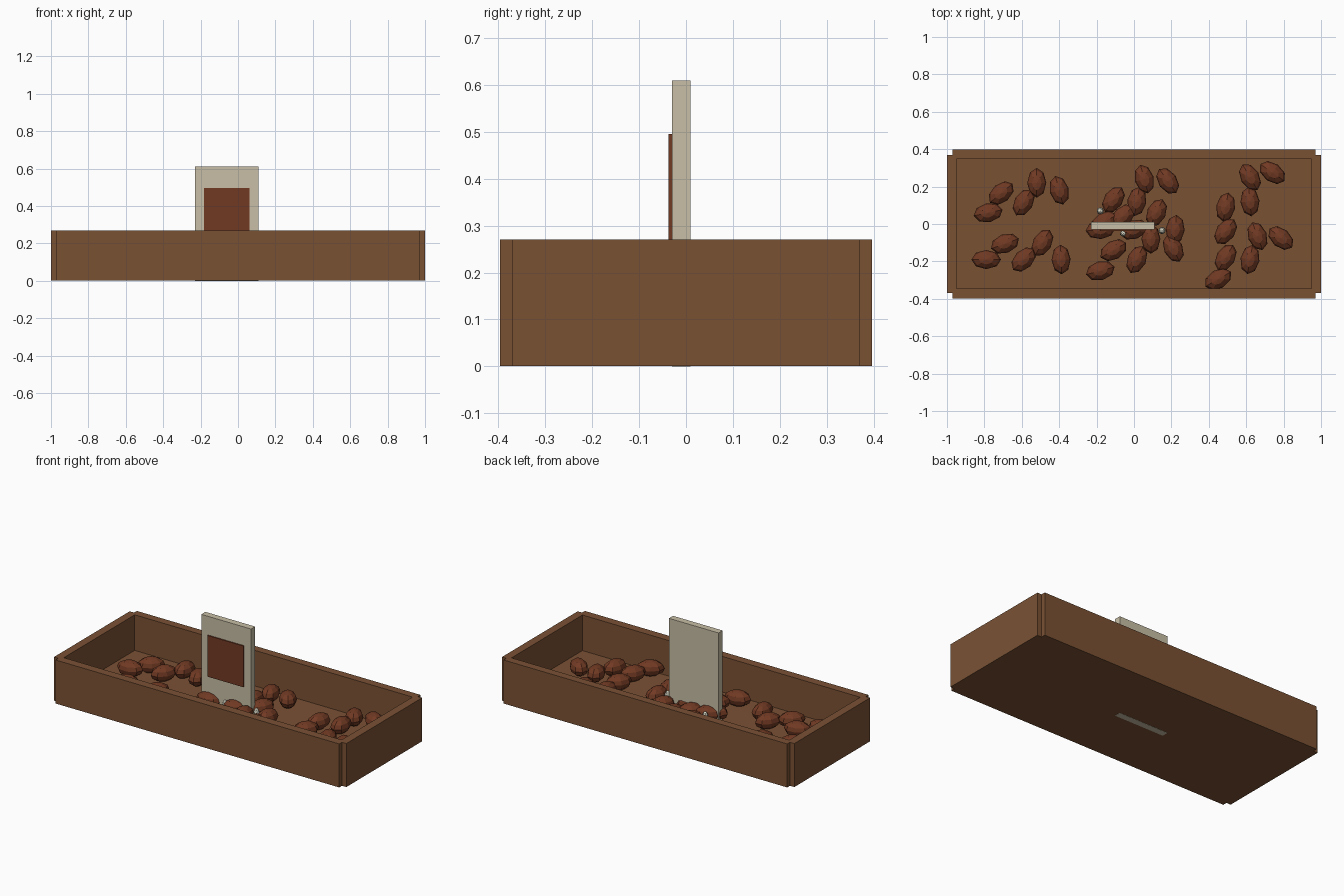
import bpy, bmesh, math
from mathutils import Matrix

if "Cube" in bpy.data.objects:
    bpy.data.objects.remove(bpy.data.objects["Cube"])


def material(name, rgb):
    m = bpy.data.materials.new(name)
    m.diffuse_color = (*rgb, 1)
    m.use_nodes = True
    m.node_tree.nodes["Principled BSDF"].inputs["Base Color"].default_value = m.diffuse_color
    return m


WOOD = material("wood", (0.195, 0.083, 0.034))
BEAN = material("bean_brown", (0.165, 0.042, 0.017))
CARD = material("card_beige", (0.58, 0.52, 0.38))
PALE = material("pale_cream", (0.70, 0.70, 0.58))


def finish(bm, name, mat):
    bmesh.ops.recalc_face_normals(bm, faces=bm.faces)
    mesh = bpy.data.meshes.new(name)
    bm.to_mesh(mesh)
    bm.free()
    mesh.materials.append(mat)
    ob = bpy.data.objects.new(name, mesh)
    bpy.context.collection.objects.link(ob)
    return ob


def prism(name, outline, z0, z1, mat):
    """Extrude a flat outline from z0 up to z1."""
    bm = bmesh.new()
    face = bm.faces.new([bm.verts.new((x, y, z0)) for x, y in outline])
    top = bmesh.ops.extrude_face_region(bm, geom=[face])
    verts = [v for v in top["geom"] if isinstance(v, bmesh.types.BMVert)]
    bmesh.ops.translate(bm, verts=verts, vec=(0, 0, z1 - z0))
    return finish(bm, name, mat)


def box(name, x0, x1, y0, y1, z0, z1, mat):
    return prism(name, [(x0, y0), (x1, y0), (x1, y1), (x0, y1)], z0, z1, mat)


def pebble(name, loc, radii, angle, mat, segments=8, rings=6):
    """Faceted ellipsoid turned about z."""
    bm = bmesh.new()
    bmesh.ops.create_uvsphere(
        bm, u_segments=segments, v_segments=rings, radius=1,
        matrix=Matrix.Translation(loc)
        @ Matrix.Rotation(math.radians(angle), 4, "Z")
        @ Matrix.Diagonal((*radii, 1)))
    return finish(bm, name, mat)


# Tray: notched-corner block with a rectangular cavity
quarter = [(1, 0.37), (0.97, 0.37), (0.97, 0.397)]
outline = []
for sx, sy in ((1, 1), (-1, 1), (-1, -1), (1, -1)):
    pts = quarter if sx * sy > 0 else quarter[::-1]
    outline += [(sx * x, sy * y) for x, y in pts]
tray = prism("tray", outline, 0.001, 0.27, WOOD)
cutter = box("tray_cutter", -0.95, 0.95, -0.345, 0.348, 0.05, 0.5, WOOD)
mod = tray.modifiers.new("cavity", "BOOLEAN")
mod.operation = "DIFFERENCE"
mod.solver = "EXACT"
mod.object = cutter
bpy.context.view_layer.objects.active = tray
bpy.ops.object.modifier_apply(modifier=mod.name)
bpy.data.objects.remove(cutter)

# Upright card with a brown plate on its front
box("card", -0.23, 0.11, -0.03, 0.01, 0, 0.61, CARD)
box("card_plate", -0.183, 0.062, -0.037, -0.03, 0.24, 0.495, BEAN)

# Beans lying on the tray floor: x, y, heading
beans = [
    (-.52, .22, 90), (-.40, .18, 105), (-.71, .165, 40), (-.59, .115, 60),
    (-.78, .06, 12), (-.69, -.105, 20), (-.79, -.19, 0), (-.49, -.10, 60),
    (-.59, -.19, 45), (-.39, -.19, 92), (-.11, .13, 55), (.015, .12, 80),
    (.055, .24, 105), (.18, .23, 125), (.12, .06, 65), (-.18, -.03, 5),
    (-.16, .01, 30), (-.06, .04, 45), (0, -.03, 20), (.09, -.08, 90),
    (.22, -.03, 85), (.21, -.13, 115), (-.11, -.14, 30), (.015, -.19, 65),
    (-.18, -.25, 15), (.49, .09, 80), (.49, -.04, 55), (.62, .25, 120),
    (.74, .275, 145), (.62, .12, 95), (.49, -.18, 60), (.62, -.19, 80),
    (.66, -.065, 110), (.785, -.075, 140), (.45, -.295, 30),
]
for i, (x, y, a) in enumerate(beans):
    pebble(f"bean_{i + 1}", (x, y, 0.096), (0.079, 0.051, 0.047), a, BEAN)

# Small pale crumbs around the card
for i, (x, y) in enumerate([(-.18, .07), (-.07, .03), (-.055, -.05), (.15, -.035)]):
    pebble(f"crumb_{i + 1}", (x, y, 0.095), (0.019, 0.019, 0.04), 0, PALE)
